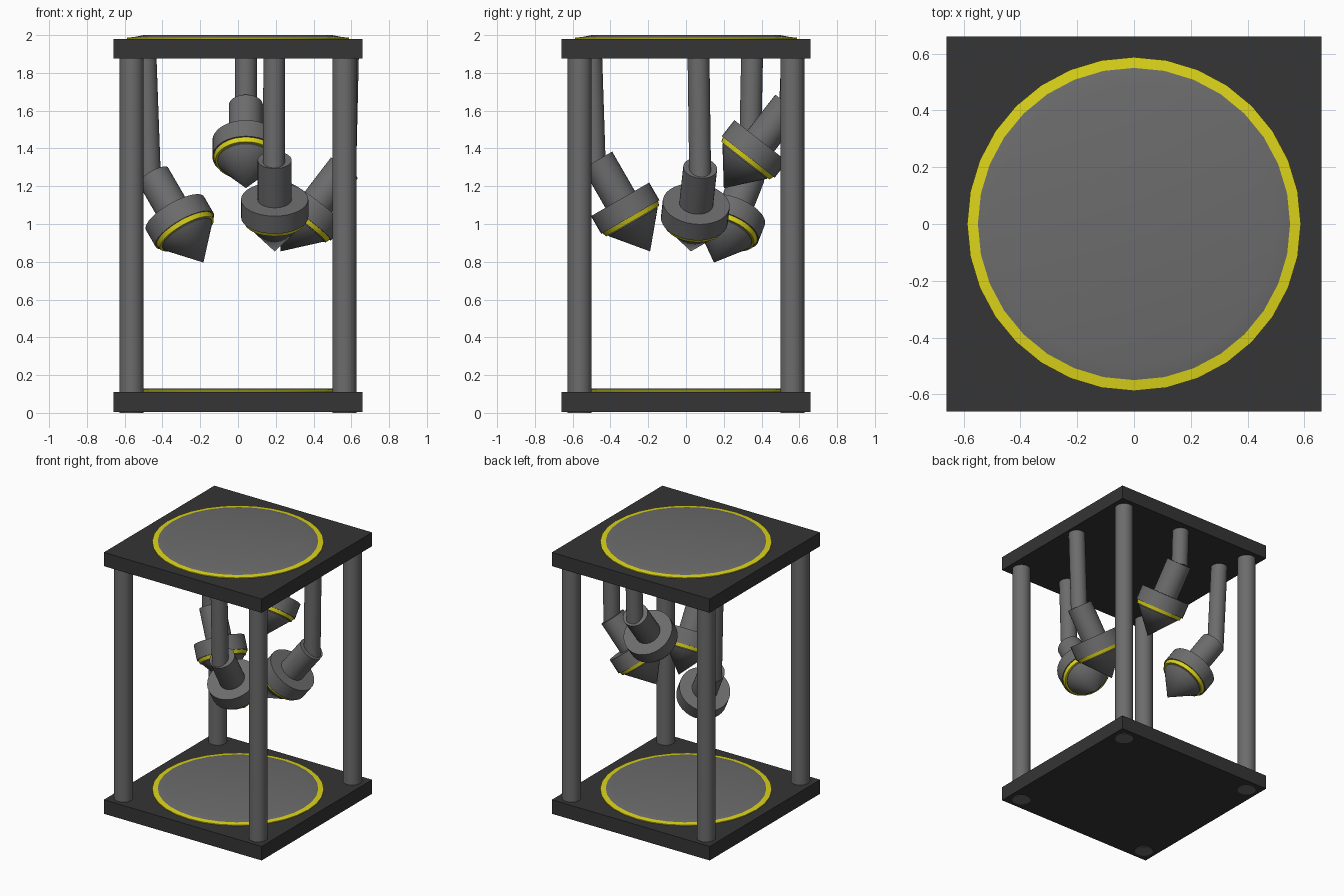
import bpy, bmesh, math
from mathutils import Vector

if "Cube" in bpy.data.objects:
    bpy.data.objects.remove(bpy.data.objects["Cube"])


def material(name, rgb):
    m = bpy.data.materials.new(name)
    m.diffuse_color = (*rgb, 1)
    m.use_nodes = True
    m.node_tree.nodes["Principled BSDF"].inputs["Base Color"].default_value = m.diffuse_color
    return m


DARK = material("dark_metal", (0.035, 0.035, 0.035))
GREY = material("grey_metal", (0.15, 0.15, 0.15))
YELLOW = material("yellow", (0.72, 0.66, 0.01))


def finish(name, bm, mat, smooth=True):
    bmesh.ops.recalc_face_normals(bm, faces=bm.faces)
    me = bpy.data.meshes.new(name)
    bm.to_mesh(me)
    bm.free()
    ob = bpy.data.objects.new(name, me)
    bpy.context.collection.objects.link(ob)
    me.materials.append(mat)
    if smooth:
        bpy.ops.object.select_all(action='DESELECT')
        ob.select_set(True)
        bpy.context.view_layer.objects.active = ob
        bpy.ops.object.shade_smooth_by_angle(angle=math.radians(30))
    return ob


def lathe(name, profile, origin, axis, mat, sides=32):
    """Revolve (radius, height) points about an axis; radius 0 closes an end."""
    bm = bmesh.new()
    verts = [bm.verts.new((r, 0, h)) for r, h in profile]
    edges = [bm.edges.new(p) for p in zip(verts, verts[1:])]
    bmesh.ops.spin(bm, geom=verts + edges, cent=(0, 0, 0), axis=(0, 0, 1),
                   angle=math.tau, steps=sides)
    bmesh.ops.remove_doubles(bm, verts=bm.verts, dist=1e-4)
    ob = finish(name, bm, mat)
    ob.location = origin
    ob.rotation_euler = Vector(axis).to_track_quat('Z', 'Y').to_euler()
    return ob


def rod(name, start, end, r, mat):
    d = Vector(end) - Vector(start)
    return lathe(name, [(0, 0), (r, 0), (r, d.length), (0, d.length)], start, d, mat)


# Square plates, each with a yellow ring and a raised round pad
for label, z0, z1 in (("bottom", 0.004, 0.11), ("top", 1.876, 1.98)):
    bm = bmesh.new()
    bmesh.ops.create_cube(bm, size=1)
    for v in bm.verts:
        v.co = (v.co.x * 1.32, v.co.y * 1.32, z0 if v.co.z < 0 else z1)
    finish(label + "_plate", bm, DARK, smooth=False)
    lathe(label + "_ring", [(0.55, -0.01), (0.588, -0.01), (0.588, 0.006), (0.55, 0.01),
                            (0.55, -0.01)], (0, 0, z1), (0, 0, 1), YELLOW)
    lathe(label + "_pad", [(0, -0.01), (0.55, -0.01), (0.55, 0.01), (0.5, 0.02), (0, 0.02)],
          (0, 0, z1), (0, 0, 1), GREY)

# Corner posts
for i, (sx, sy) in enumerate(((1, 1), (-1, 1), (-1, -1), (1, -1)), 1):
    x, y = sx * 0.563, sy * 0.563
    rod(f"corner_post_{i}", (x, y, 0), (x, y, 1.9), 0.064, GREY)

# Hanging nozzles: tip, centre of sleeve top, pole bottom, pole top
nozzles = [
    ((-0.183, 0.148, 0.796), (-0.446, 0.328, 1.251), (-0.465, 0.336, 1.21), (-0.49, 0.35, 1.9)),
    ((0.042, 0.20, 1.19), (0.042, 0.543, 1.628), (0.042, 0.55, 1.59), (0.042, 0.562, 1.9)),
    ((0.194, -0.19, 0.855), (0.194, -0.468, 1.337), (0.19, -0.482, 1.29), (0.192, -0.502, 1.9)),
    ((0.225, 0.026, 0.855), (0.562, 0.075, 1.296), (0.567, 0.075, 1.25), (0.582, 0.066, 1.9)),
]
for i, (tip, sleeve, low, high) in enumerate(nozzles, 1):
    axis = Vector(sleeve) - Vector(tip)
    rod(f"pole_{i}", low, high, 0.058, GREY)
    lathe(f"nozzle_body_{i}", [(0, 0.21), (0.178, 0.21), (0.178, 0.318), (0.09, 0.318),
                               (0.09, 0.558), (0, 0.558)], tip, axis, GREY)
    lathe(f"nozzle_ring_{i}", [(0, 0.185), (0.162, 0.185), (0.172, 0.215), (0, 0.215)],
          tip, axis, YELLOW)
    lathe(f"nozzle_cone_{i}", [(0, 0), (0.15, 0.18), (0.15, 0.19), (0, 0.19)],
          tip, axis, GREY)
